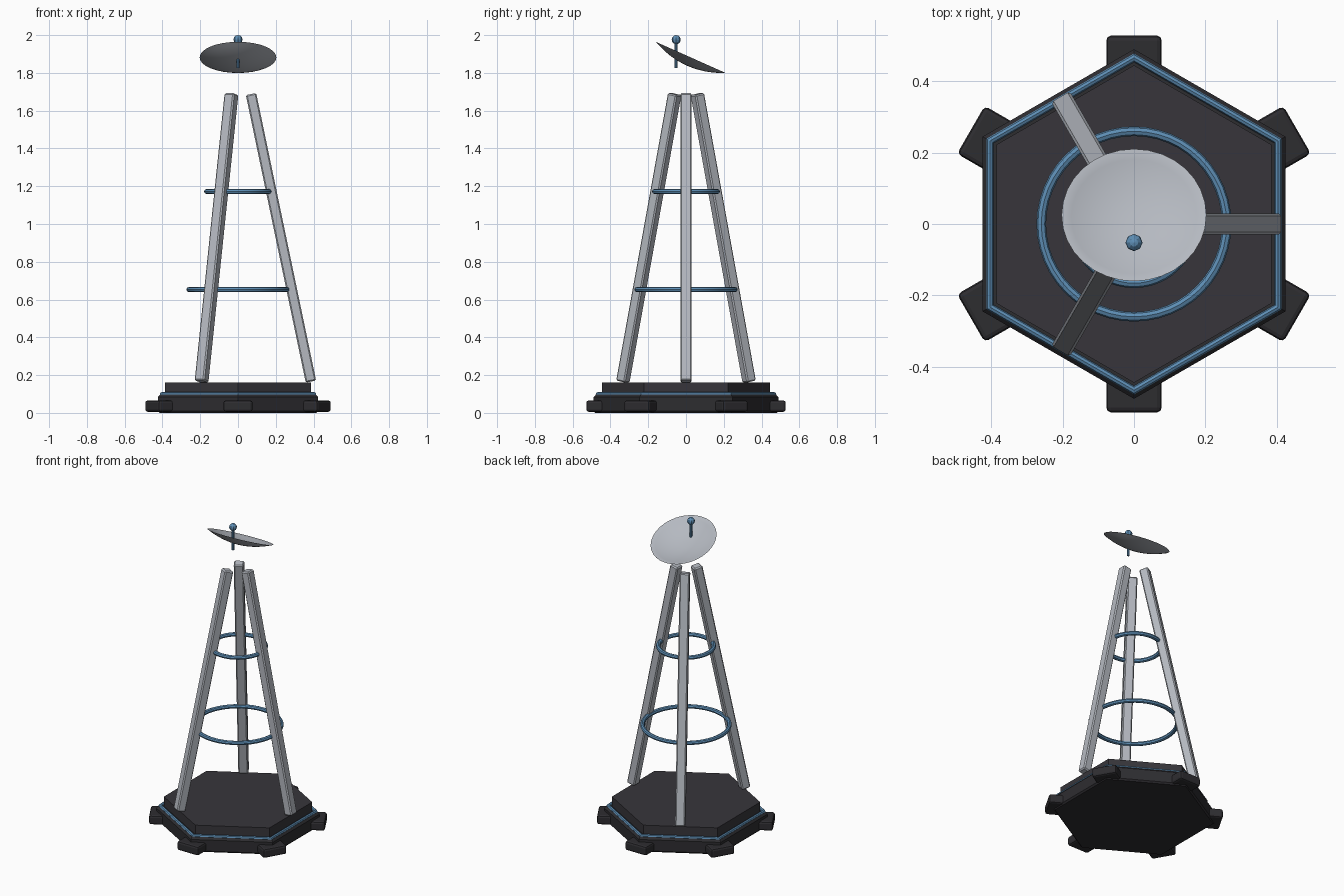
import bpy, bmesh, math
from mathutils import Matrix, Vector

if "Cube" in bpy.data.objects:
    bpy.data.objects.remove(bpy.data.objects["Cube"])


def material(name, rgb):
    m = bpy.data.materials.new(name)
    m.diffuse_color = (*rgb, 1)
    m.use_nodes = True
    m.node_tree.nodes["Principled BSDF"].inputs["Base Color"].default_value = m.diffuse_color
    return m


GREY = material("light grey metal", (0.46, 0.485, 0.53))
BLUE = material("steel blue", (0.11, 0.27, 0.46))
DECK = material("dark deck", (0.038, 0.036, 0.043))
DARK = material("near black", (0.027, 0.026, 0.030))


def finish(name, bm, mat, smooth=False):
    bmesh.ops.remove_doubles(bm, verts=bm.verts, dist=1e-5)
    bmesh.ops.recalc_face_normals(bm, faces=bm.faces)
    me = bpy.data.meshes.new(name)
    bm.to_mesh(me)
    bm.free()
    me.materials.append(mat)
    ob = bpy.data.objects.new(name, me)
    bpy.context.collection.objects.link(ob)
    if smooth:
        bpy.ops.object.select_all(action='DESELECT')
        ob.select_set(True)
        bpy.context.view_layer.objects.active = ob
        bpy.ops.object.shade_smooth_by_angle(angle=math.radians(40))
    return ob


def lathe(name, profile, sides, mat, smooth=False, closed=False, place=Matrix()):
    """Spin a (radius, height) profile around z, first corner on +y."""
    bm = bmesh.new()
    rings = []
    for i in range(sides):
        a = math.pi / 2 + math.tau * i / sides
        rings.append([bm.verts.new(place @ Vector((r * math.cos(a), r * math.sin(a), z)))
                      for r, z in profile])
    n = len(profile)
    for i in range(sides):
        a, b = rings[i], rings[(i + 1) % sides]
        for j in range(n if closed else n - 1):
            k = (j + 1) % n
            bm.faces.new((a[j], b[j], b[k], a[k]))
    return finish(name, bm, mat, smooth)


def ring(name, radius, tube, z, sides, mat, smooth):
    profile = [(radius + tube * math.cos(math.tau * j / 8), z + tube * math.sin(math.tau * j / 8))
               for j in range(8)]
    return lathe(name, profile, sides, mat, smooth, closed=True)


def box(name, size, place, bevel, mat, segments=1):
    bm = bmesh.new()
    bmesh.ops.create_cube(bm, size=1, matrix=Matrix.Diagonal((*size, 1)))
    bmesh.ops.bevel(bm, geom=bm.edges[:], offset=bevel, segments=segments,
                    profile=0.5, affect='EDGES')
    bm.transform(place)
    return finish(name, bm, mat)


# Hexagonal base, trim and raised deck
lathe("base_plate", [(0, 0), (0.48, 0), (0.49, 0.01), (0.49, 0.083), (0.476, 0.098), (0, 0.098)],
      6, DARK)
ring("base_trim", 0.466, 0.012, 0.098, 6, BLUE, False)
lathe("deck", [(0, 0.09), (0.445, 0.09), (0.445, 0.16), (0, 0.16)], 6, DECK)

# Six feet at the base corners
for i in range(6):
    turn = Matrix.Rotation(math.pi / 2 + math.tau * i / 6, 4, 'Z')
    box(f"foot_{i + 1}", (0.15, 0.155, 0.06),
        turn @ Matrix.Translation((0.453, 0, 0.036)), 0.013, DARK, 2)

# Three leaning legs
bottom, top = Vector((0.386, 0, 0.166)), Vector((0.069, 0, 1.688))
axis = top - bottom
lean = Matrix.Translation((bottom + top) / 2) @ Matrix.Rotation(math.atan2(axis.x, axis.z), 4, 'Y')
for i in range(3):
    turn = Matrix.Rotation(math.tau * i / 3, 4, 'Z')
    box(f"leg_{i + 1}", (0.056, 0.06, axis.length), turn @ lean, 0.007, GREY)

# Bracing rings
ring("lower_ring", 0.26, 0.0135, 0.653, 48, BLUE, True)
ring("upper_ring", 0.166, 0.0135, 1.172, 48, BLUE, True)

# Tilted dish: thin shallow bowl leaning to the back
R, DEPTH, THICK = 0.203, 0.048, 0.005
outer = [(R * j / 8, DEPTH * (j / 8) ** 2 - DEPTH) for j in range(9)]
inner = [(r * 0.99, z + THICK * (1 - r / R)) for r, z in reversed(outer)]
tilt = Matrix.Translation((0, 0.025, 1.882)) @ Matrix.Rotation(math.radians(-24), 4, 'X')
lathe("dish", outer + inner, 32, GREY, True, place=tilt)

# Feed rod and receiver ball
at = Matrix.Translation((0, -0.052, 0))
lathe("feed_rod", [(0, 1.826), (0.008, 1.826), (0.008, 1.97), (0, 1.97)], 8, BLUE, True, place=at)
ball = [(0.024 * math.sin(math.pi * j / 6), 1.976 - 0.024 * math.cos(math.pi * j / 6))
        for j in range(7)]
lathe("receiver_ball", ball, 8, BLUE, place=at)
